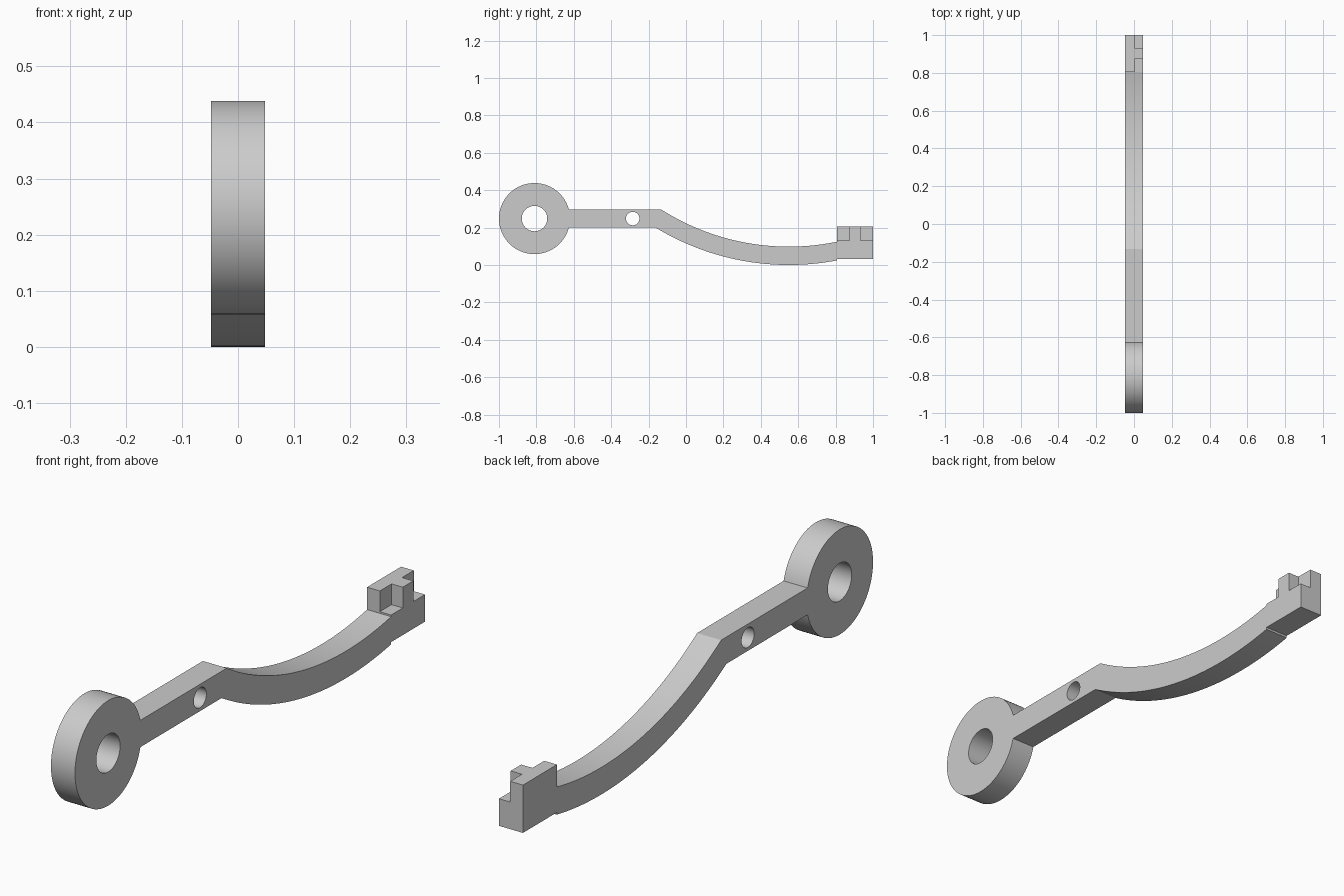
import bpy, bmesh
from math import sin, cos, asin, pi, sqrt
from mathutils import Vector

cube = bpy.data.objects.get("Cube")
if cube:
    bpy.data.objects.remove(cube)

grey = bpy.data.materials.new("light_grey")
grey.use_nodes = True
grey.diffuse_color = (0.6, 0.6, 0.6, 1)
grey.node_tree.nodes["Principled BSDF"].inputs["Base Color"].default_value = grey.diffuse_color

HALF = 0.048                      # half the thickness of the lever


def arc(cy, cz, r, start, end, n):
    return [(cy + r * cos(start + (end - start) * i / n),
             cz + r * sin(start + (end - start) * i / n)) for i in range(n + 1)]


def extrude(name, loops, place, direction):
    """Fill an outline (with optional hole loops) and extrude it."""
    bm = bmesh.new()
    edges = []
    for loop in loops:
        verts = [bm.verts.new(place(*p)) for p in loop]
        edges += [bm.edges.new((a, b)) for a, b in zip(verts, verts[1:] + verts[:1])]
    bmesh.ops.triangle_fill(bm, edges=edges, use_beauty=True)
    out = bmesh.ops.extrude_face_region(bm, geom=bm.faces[:], use_keep_orig=True)
    moved = [v for v in out["geom"] if isinstance(v, bmesh.types.BMVert)]
    bmesh.ops.translate(bm, verts=moved, vec=Vector(direction))
    bmesh.ops.recalc_face_normals(bm, faces=bm.faces[:])
    mesh = bpy.data.meshes.new(name)
    bm.to_mesh(mesh)
    bm.free()
    mesh.materials.append(grey)
    obj = bpy.data.objects.new(name, mesh)
    bpy.context.collection.objects.link(obj)
    bpy.ops.object.select_all(action='DESELECT')
    obj.select_set(True)
    bpy.context.view_layer.objects.active = obj
    bpy.ops.object.shade_smooth_by_angle(angle=pi / 6)
    return obj


# Lever: ring eye, straight arm and curved tail in one side profile
eye_y, mid_z, eye_r, bar = -0.81, 0.248, 0.19, 0.0485
bow_y, bow_z, r_out, r_in = 0.55, 1.37, 1.37, 1.272
tail_y = 0.806
gap = asin(bar / eye_r)


def bow(r, z_start):
    """Curve from the straight arm at height z_start to the tail end."""
    start = pi + asin((bow_z - z_start) / r)
    end = 2 * pi - asin(sqrt(r * r - (tail_y - bow_y) ** 2) / r)
    return arc(bow_y, bow_z, r, start, end, 40)


outline = arc(eye_y, mid_z, eye_r, gap, 2 * pi - gap, 80)
outline += bow(r_out, mid_z - bar)
outline += bow(r_in, mid_z + bar)[::-1]
eye_hole = arc(eye_y, mid_z, 0.068, 0, 2 * pi, 48)[:-1]
pin_hole = arc(-0.285, mid_z, 0.036, 0, 2 * pi, 32)[:-1]
extrude("lever", [outline, eye_hole, pin_hole],
        lambda y, z: (-HALF, y, z), (2 * HALF, 0, 0))

# Foot block at the end of the tail
low, step, top = 0.032, 0.13, 0.205
block = [(-HALF, tail_y), (HALF, tail_y), (HALF, 1), (-HALF, 1)]
extrude("foot_block", [block], lambda x, y: (x, y, low), (0, 0, step - low))

# T-shaped key standing on the foot block
web = 0.003
key = [(-HALF, tail_y), (web, tail_y), (web, 0.873), (HALF, 0.873),
       (HALF, 0.933), (web, 0.933), (web, 1), (-HALF, 1)]
extrude("foot_key", [key], lambda x, y: (x, y, step), (0, 0, top - step))
